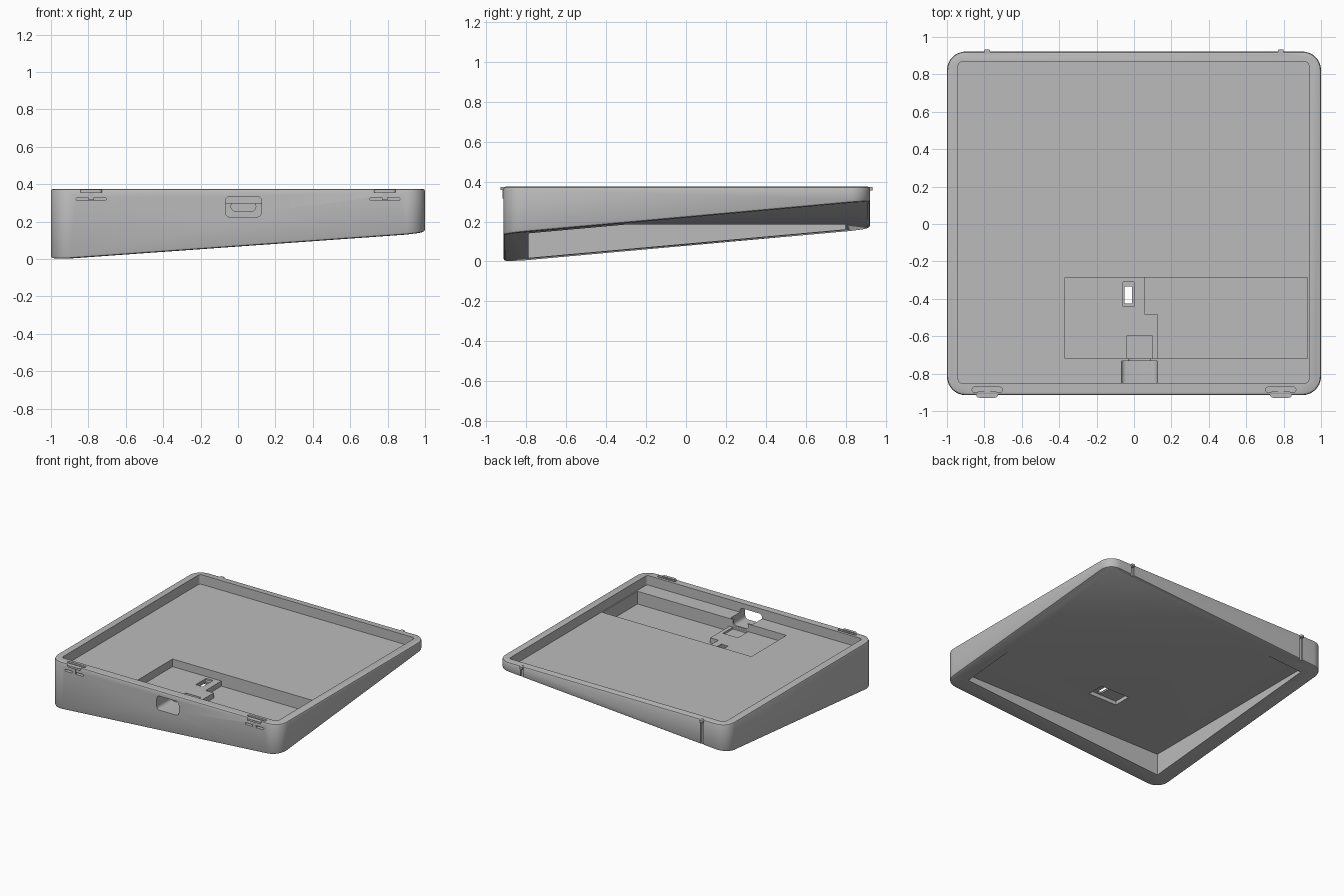
import bpy, bmesh

old = bpy.data.objects.get("Cube")
if old:
    bpy.data.objects.remove(old, do_unlink=True)

grey = bpy.data.materials.new("plain grey")
grey.use_nodes = True
grey.diffuse_color = (0.5, 0.5, 0.5, 1)
grey.node_tree.nodes["Principled BSDF"].inputs["Base Color"].default_value = (0.5, 0.5, 0.5, 1)

TOP = 0.375
FLOOR = 0.3       # tray floor
SHELF = 0.24      # raised part of the pocket
CEILING = 0.185   # underside hollow


def make_box(name, x, y, z, radius=0, axis=2, segments=6):
    """Box from ranges, with the edges along one axis rounded."""
    bm = bmesh.new()
    bmesh.ops.create_cube(bm, size=1)
    for v in bm.verts:
        for i, (low, high) in enumerate((x, y, z)):
            v.co[i] = high if v.co[i] > 0 else low
    if radius:
        edges = [e for e in bm.edges
                 if abs((e.verts[0].co - e.verts[1].co).normalized()[axis]) > 0.9]
        bmesh.ops.bevel(bm, geom=edges, offset=radius, segments=segments,
                        profile=0.5, affect='EDGES')
    bmesh.ops.recalc_face_normals(bm, faces=bm.faces)
    mesh = bpy.data.meshes.new(name)
    bm.to_mesh(mesh)
    bm.free()
    mesh.materials.append(grey)
    obj = bpy.data.objects.new(name, mesh)
    bpy.context.collection.objects.link(obj)
    return obj


def activate(obj):
    bpy.ops.object.select_all(action='DESELECT')
    obj.select_set(True)
    bpy.context.view_layer.objects.active = obj


# Wedge body: rounded block whose underside slopes both ways
body = make_box("case_body", (-1, 1), (-0.915, 0.922), (0, TOP), 0.1, segments=8)
bm = bmesh.new()
bm.from_mesh(body.data)
for v in bm.verts:
    if v.co.z < 0.1:
        v.co.z = 0.071 * (v.co.x + 1) + 0.09 * (v.co.y + 0.915) - 0.004
rims = [e for e in bm.edges if any(len(f.verts) > 4 for f in e.link_faces)]
bmesh.ops.bevel(bm, geom=rims, offset=0.013, segments=2, profile=0.5, affect='EDGES')
bm.to_mesh(body.data)
bm.free()


def cut(x, y, z, radius=0, axis=2):
    cutter = make_box("cutter", x, y, z, radius, axis)
    cutter.hide_render = True
    mod = body.modifiers.new("cut", 'BOOLEAN')
    mod.operation = 'DIFFERENCE'
    mod.solver = 'EXACT'
    mod.object = cutter
    activate(body)
    bpy.ops.object.modifier_apply(modifier=mod.name)
    bpy.data.objects.remove(cutter, do_unlink=True)


# Tray and underside hollow
cut((-0.94, 0.935), (-0.85, 0.866), (FLOOR, 0.6), 0.02)
cut((-0.88, 0.88), (-0.79, 0.8), (-0.3, CEILING))

# Stepped pocket in the tray floor
cut((0.055, 0.927), (-0.48, -0.285), (0.2, 0.34))
cut((0.125, 0.927), (-0.72, -0.4), (0.2, 0.34))
cut((-0.37, 0.9), (-0.72, -0.285), (SHELF, 0.34))

# Switch seat, slot and the opening beneath it
cut((-0.06, 0), (-0.44, -0.31), (0.228, 0.34))
cut((-0.2, 0.05), (-0.44, -0.3), (0.1, 0.215))
cut((-0.05, -0.012), (-0.425, -0.335), (0.1, 0.34))

# Socket tunnel through the front wall
cut((-0.067, 0.125), (-1.1, -0.732), (0.225, 0.335), 0.025, 1)
cut((-0.037, 0.095), (-0.76, -0.65), (0.255, 0.308), 0.025, 1)
cut((-0.037, 0.095), (-0.718, -0.595), (0.226, 0.34))

# Clip slots at the front and grooves at the back
for side in (-1, 1):
    c = side * 0.785
    cut((c - 0.08, c + 0.08), (-1.1, -0.88), (0.313, 0.328), 0.006, 1)
    cut((c - 0.08, c + 0.08), (-0.9, -0.872), (0.362, 0.5), 0.012)
    cut((c - 0.012, c + 0.012), (0.908, 1.1), (-0.2, 0.6))

# Clip parts
parts = [body]
for side, word in ((-1, "right"), (1, "left")):
    c = side * 0.785
    parts += [
        make_box(f"{word}_clip_flange", (c - 0.058, c + 0.058), (-0.929, -0.895),
                 (0.357, 0.372), 0.016),
        make_box(f"{word}_clip_stem", (c - 0.014, c + 0.014), (-0.92, -0.88), (0.315, 0.365)),
        make_box(f"{word}_back_tab", (c - 0.015, c + 0.015), (0.9, 0.934),
                 (0.355, 0.372), 0.006),
    ]

for part in parts:
    activate(part)
    bpy.ops.object.shade_smooth_by_angle()
